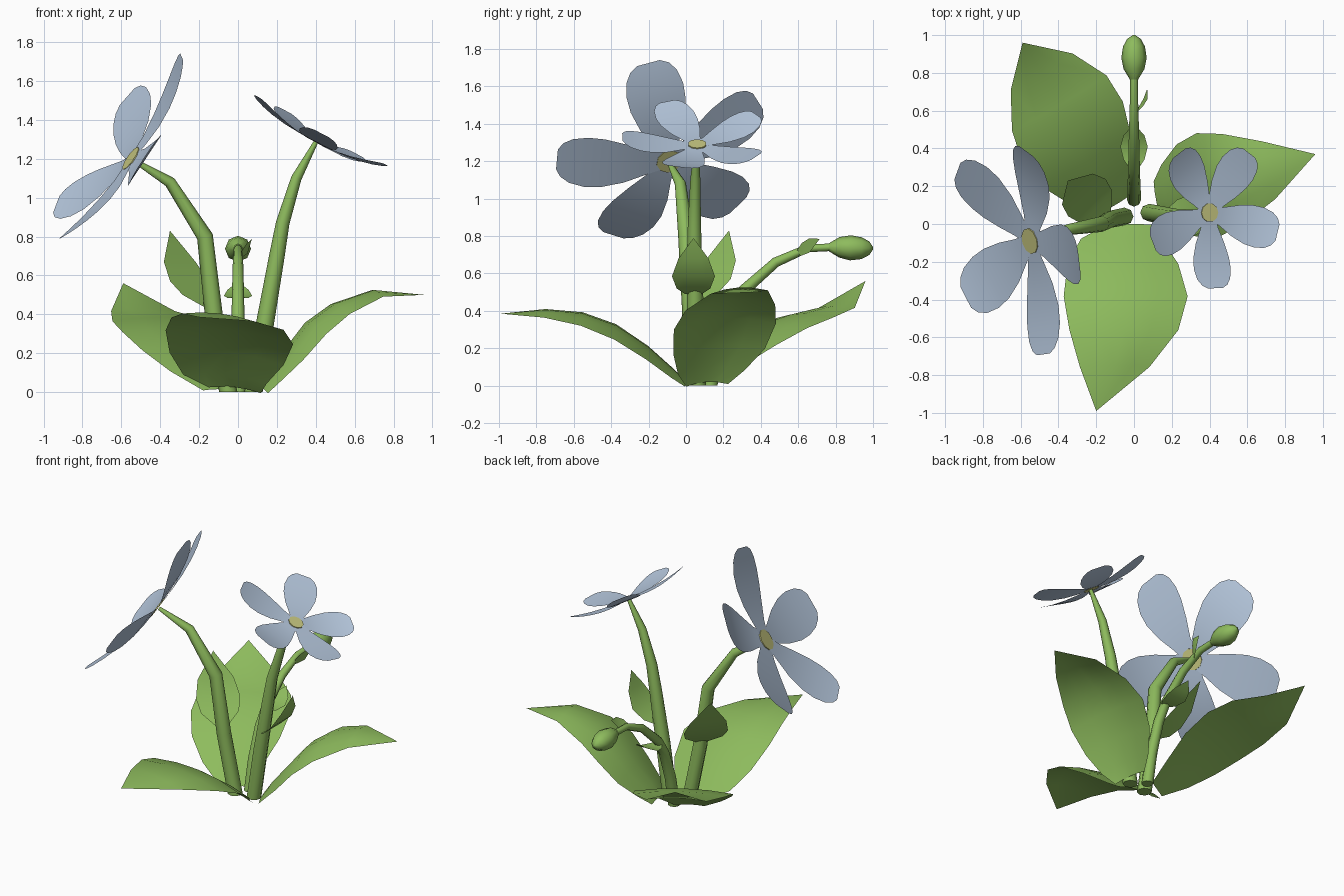
import bpy, bmesh, math
from mathutils import Vector as V

if "Cube" in bpy.data.objects:
    bpy.data.objects.remove(bpy.data.objects["Cube"])


def material(name, rgb):
    m = bpy.data.materials.new(name)
    m.diffuse_color = (*rgb, 1)
    m.use_nodes = True
    m.node_tree.nodes["Principled BSDF"].inputs["Base Color"].default_value = m.diffuse_color
    return m


GREEN = material("leaf_green", (0.27, 0.50, 0.11))
BLUE = material("petal_blue", (0.47, 0.58, 0.73))
YELLOW = material("centre_yellow", (0.60, 0.60, 0.23))


def finish(name, bm, mat):
    me = bpy.data.meshes.new(name)
    bm.to_mesh(me)
    bm.free()
    ob = bpy.data.objects.new(name, me)
    bpy.context.collection.objects.link(ob)
    me.materials.append(mat)
    bpy.ops.object.select_all(action='DESELECT')
    ob.select_set(True)
    bpy.context.view_layer.objects.active = ob
    bpy.ops.object.shade_smooth_by_angle(angle=math.radians(50))
    return ob


def ribbon(name, spine, widths, side, mat, cup=0.0):
    """Single-skin leaf or petal: a spine, a width at each point, edges raised by cup."""
    spine, side = [V(p) for p in spine], V(side).normalized()
    up = (spine[-1] - spine[0]).cross(side).normalized()
    wmax = max(widths)
    bm = bmesh.new()
    rows = []
    for p, w in zip(spine, widths):
        rows.append([bm.verts.new(p + side * (u * w / 2) + up * (cup * u * u * w / wmax))
                     for u in (-1, -0.5, 0, 0.5, 1)])
    for a, b in zip(rows, rows[1:]):
        for i in range(4):
            bm.faces.new((a[i], b[i], b[i + 1], a[i + 1]))
    bmesh.ops.remove_doubles(bm, verts=bm.verts, dist=0.0005)
    return finish(name, bm, mat)


def tube(name, pts, radii, mat, n=8):
    """Tapered tube along a path; a path starting on the ground starts level."""
    pts = [V(p) for p in pts]
    bm = bmesh.new()
    rings = []
    for i, (p, r) in enumerate(zip(pts, radii)):
        t = (pts[min(i + 1, len(pts) - 1)] - pts[max(i - 1, 0)]).normalized()
        if i == 0 and p.z == 0:
            t = V((0, 0, 1))
        a = V((1, 0, 0)) - t * t.x
        a.normalize()
        b = t.cross(a)
        rings.append([bm.verts.new(p + (a * math.cos(k * math.tau / n) + b * math.sin(k * math.tau / n)) * r)
                      for k in range(n)])
    for a, b in zip(rings, rings[1:]):
        for k in range(n):
            bm.faces.new((a[k], a[(k + 1) % n], b[(k + 1) % n], b[k]))
    bm.faces.new(rings[0][::-1])
    bm.faces.new(rings[-1])
    return finish(name, bm, mat)


# Stems
tube("left_stem", [(-.05, .04, 0), (-.125, .025, .4), (-.17, 0, .8), (-.35, -.03, 1.08), (-.54, -.09, 1.195)],
     [.047, .046, .042, .03, .012], GREEN)
tube("right_stem", [(.08, .06, 0), (.14, .05, .36), (.2, .045, .7), (.23, .045, .87), (.3, .05, 1.1), (.4, .055, 1.285)],
     [.047, .046, .04, .035, .027, .012], GREEN)
tube("bud_stem", [(0, .13, 0), (0, .17, .2), (0, .24, .4), (0, .31, .51), (0, .48, .66), (0, .65, .735), (0, .78, .74)],
     [.038, .036, .033, .031, .027, .022, .02], GREEN)

# Closed bud
tube("bud", [(0, .765, .74), (0, .82, .74), (0, .88, .737), (0, .94, .735), (0, .98, .735), (0, 1.0, .735)],
     [.022, .055, .067, .058, .036, .006], GREEN)

# Three large ground leaves, arched across their width
W = [.27, .43, .59, .66, .58, .37, 0]
ribbon("front_leaf", [(-.015, 0, .025), (-.065, -.07, .09), (-.055, -.2, .205), (-.04, -.37, .32),
                      (-.05, -.55, .385), (-.1, -.75, .405), (-.2, -.99, .385)],
       W, (1, 0, -.11), GREEN, -.04)
ribbon("back_leaf", [(-.1, .1, .015), (-.18, .2, .12), (-.25, .33, .235), (-.32, .48, .33),
                     (-.39, .63, .385), (-.485, .8, .43), (-.59, .96, .56)],
       [.18, .38, .55, .62, .58, .38, 0], (-.85, -.5, .0), GREEN, -.025)
ribbon("right_leaf", [(.12, .11, .02), (.17, .13, .1), (.26, .17, .22), (.37, .2, .36),
                      (.5, .23, .455), (.7, .28, .525), (.96, .37, .5)],
       [w * .85 for w in W], (-.22, .97, .06), GREEN, -.05)

# Small stem leaves
ribbon("left_stem_leaf", [(-.15, .04, .44), (-.2, .09, .5), (-.25, .14, .57), (-.3, .185, .67), (-.35, .23, .83)],
       [.08, .24, .28, .23, 0], (-.7, -.7, 0), GREEN)
ribbon("right_stem_leaf", [(.18, .04, .49), (.23, .04, .52), (.3, .04, .585), (.355, .04, .68), (.39, .04, .79)],
       [.09, .18, .23, .16, 0], (0, 1, 0), GREEN)
ribbon("bud_stem_lower_leaf", [(0, .28, .49), (0, .34, .485), (0, .41, .495), (0, .47, .525), (0, .53, .57)],
       [.03, .11, .145, .11, 0], (-1, 0, 0), GREEN)
ribbon("bud_stem_upper_leaf", [(.01, .59, .705), (.035, .62, .73), (.06, .66, .75), (.07, .715, .785)],
       [.03, .07, .08, 0], (.3, 0, 1), GREEN)

# Open flowers: five petals with blunt rounded ends and a yellow centre
T = [0, .2, .4, .6, .75, .88, .96, 1]
PW = [.25, .47, .77, .97, 1, .89, .68, .4]


def flower(name, centre, normal, tips, width, sag, eye):
    c, n = V(centre), V(normal).normalized()
    for i, tip in enumerate(tips):
        d = V(tip) - c
        spine = [c + d * t - n * (sag * 4 * t * (1 - t)) for t in T]
        ribbon(f"{name}_petal_{i + 1}", spine, [w * width for w in PW], n.cross(d), BLUE)
    bm = bmesh.new()
    bmesh.ops.create_cone(bm, cap_ends=True, segments=10, radius1=eye, radius2=eye, depth=.0095)
    ob = finish(f"{name}_centre", bm, YELLOW)
    ob.location = c
    ob.rotation_euler = n.to_track_quat('Z', 'Y').to_euler()


flower("left_flower", (-.55, -.09, 1.2), (-.8, -.24, .55),
       [(-.29, -.2, 1.725), (-.57, .385, 1.52), (-.935, .28, .965), (-.89, -.39, .805), (-.48, -.69, 1.21)],
       .315, .032, .07)
flower("right_flower", (.4, .06, 1.29), (.46, 0, .88),
       [(.1, -.1, 1.52), (.24, .375, 1.45), (.61, .375, 1.225), (.76, -.045, 1.17), (.43, -.34, 1.33)],
       .22, .022, .05)
